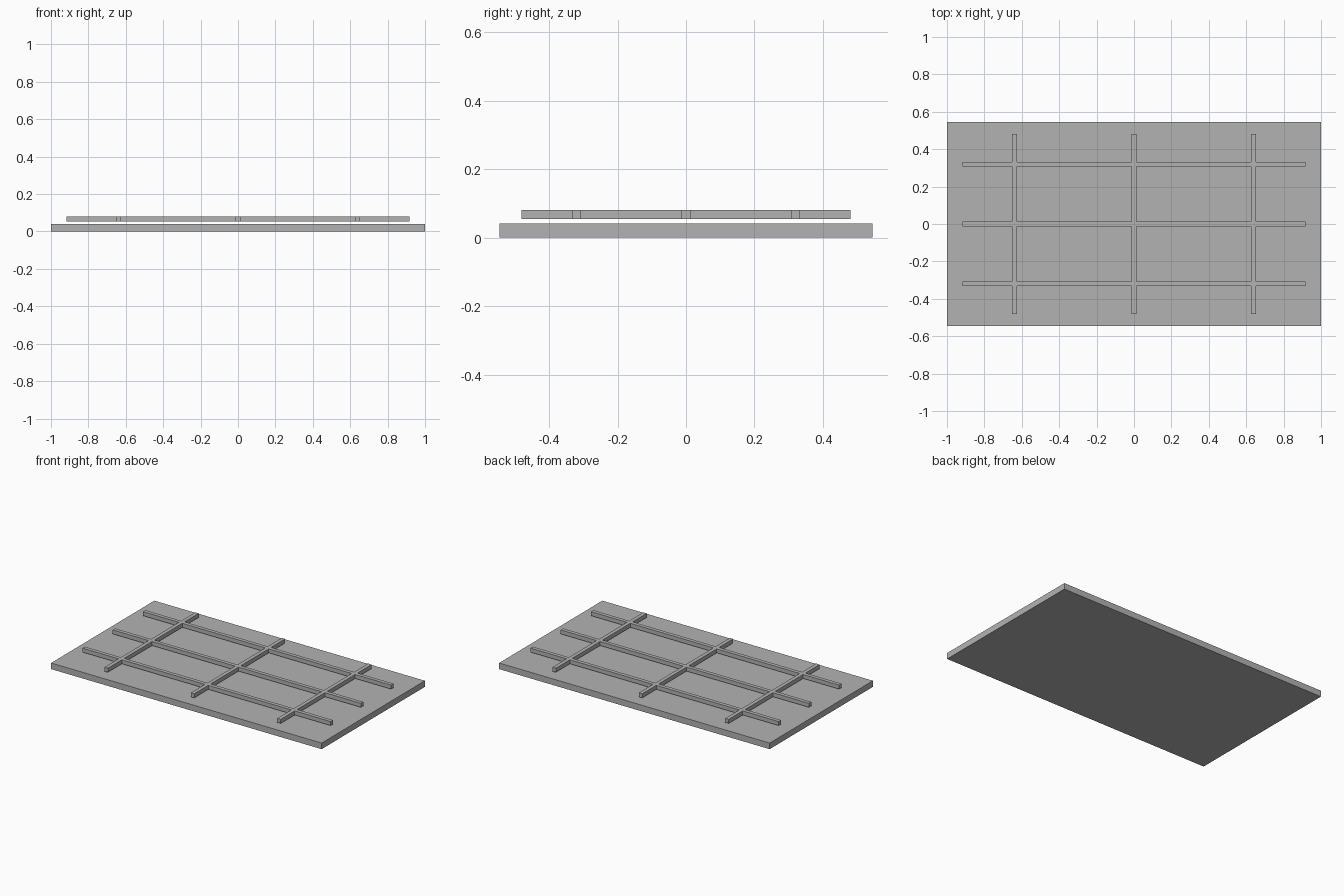
import bpy, bmesh

cube = bpy.data.objects.get("Cube")
if cube:
    bpy.data.objects.remove(cube, do_unlink=True)

grey = bpy.data.materials.new("plain grey")
grey.use_nodes = True
color = (0.45, 0.45, 0.45, 1)
grey.diffuse_color = color
grey.node_tree.nodes["Principled BSDF"].inputs["Base Color"].default_value = color


def add_object(name, bm):
    bmesh.ops.recalc_face_normals(bm, faces=bm.faces)
    mesh = bpy.data.meshes.new(name)
    bm.to_mesh(mesh)
    bm.free()
    mesh.materials.append(grey)
    obj = bpy.data.objects.new(name, mesh)
    bpy.context.collection.objects.link(obj)
    return obj


def cuts(spacing, half_width, half_length):
    """Edges of three evenly spaced bars, with the bar ends outside them."""
    edges = [c + s * half_width for c in (-spacing, 0, spacing) for s in (-1, 1)]
    return [-half_length] + edges + [half_length]


# Flat base panel
bm = bmesh.new()
bmesh.ops.create_cube(bm, size=1)
for v in bm.verts:
    v.co.x *= 2
    v.co.y *= 1.09
    v.co.z = v.co.z * 0.041 + 0.0205
add_object("base_panel", bm)

# Lattice of three bars each way, joined flush where they cross
xs = cuts(0.639, 0.0128, 0.917)
ys = cuts(0.319, 0.0128, 0.48)
bottom, top = 0.054, 0.081
bm = bmesh.new()
for i in range(len(xs) - 1):
    for j in range(len(ys) - 1):
        if i % 2 or j % 2:
            corners = ((i, j), (i + 1, j), (i + 1, j + 1), (i, j + 1))
            bm.faces.new([bm.verts.new((xs[a], ys[b], bottom)) for a, b in corners])
bmesh.ops.remove_doubles(bm, verts=bm.verts, dist=0.0001)
raised = bmesh.ops.extrude_face_region(bm, geom=bm.faces[:], use_keep_orig=True)
for v in raised["geom"]:
    if isinstance(v, bmesh.types.BMVert):
        v.co.z = top
add_object("raised_lattice", bm)
